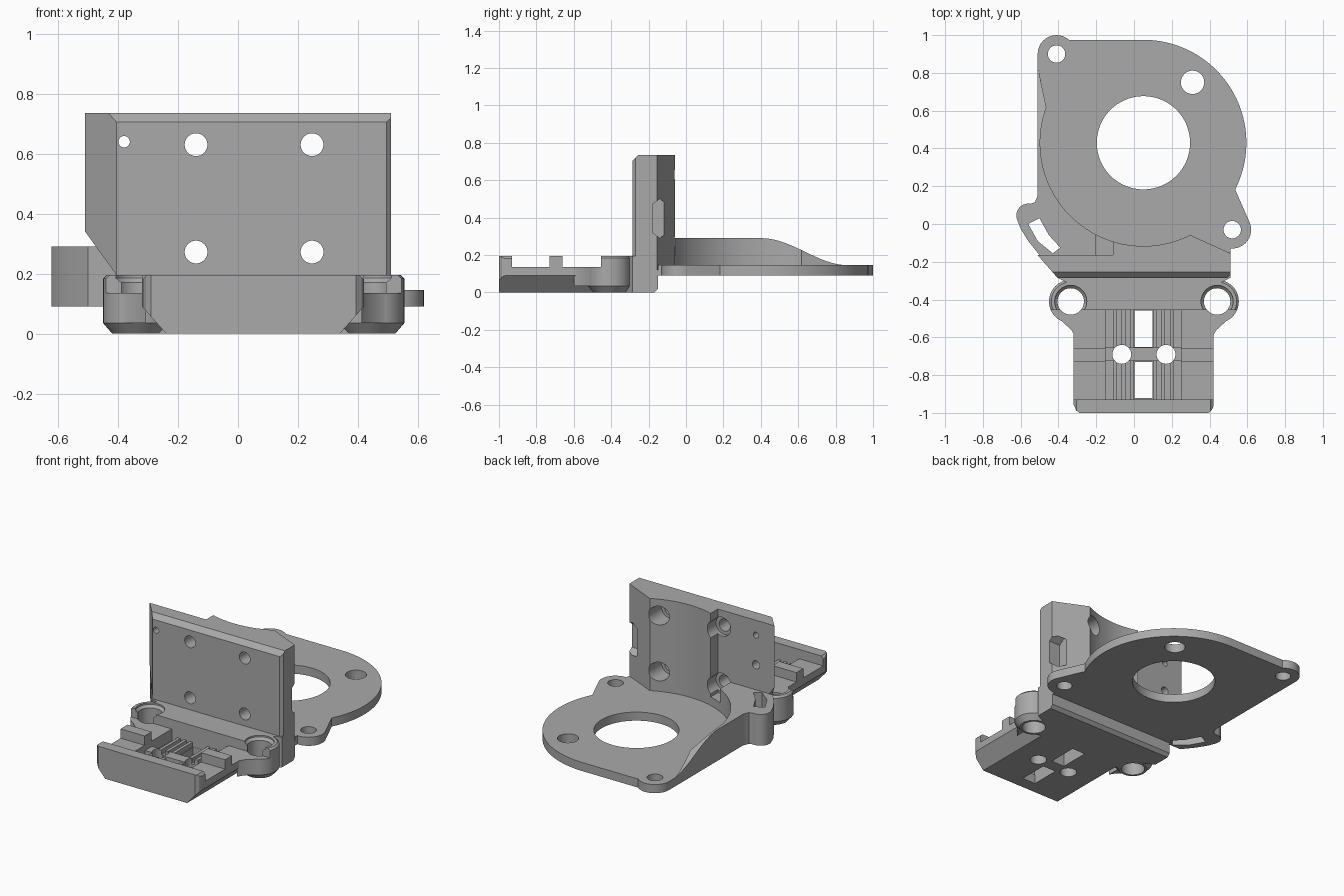
import bpy, bmesh
from math import sin, cos, pi, radians

old = bpy.data.objects.get("Cube")
if old:
    bpy.data.objects.remove(old, do_unlink=True)

grey = bpy.data.materials.new("plain_grey")
grey.use_nodes = True
colour = (0.4, 0.4, 0.4, 1)
grey.diffuse_color = colour
grey.node_tree.nodes["Principled BSDF"].inputs["Base Color"].default_value = colour


def loft(name, rings):
    """Closed solid through rings of equal point count."""
    bm = bmesh.new()
    loops = [[bm.verts.new(p) for p in ring] for ring in rings]
    n = len(loops[0])
    for low, high in zip(loops, loops[1:]):
        for i in range(n):
            j = (i + 1) % n
            bm.faces.new((low[i], low[j], high[j], high[i]))
    bm.faces.new(loops[0][::-1])
    bm.faces.new(loops[-1])
    bmesh.ops.recalc_face_normals(bm, faces=bm.faces)
    mesh = bpy.data.meshes.new(name)
    bm.to_mesh(mesh)
    bm.free()
    mesh.materials.append(grey)
    ob = bpy.data.objects.new(name, mesh)
    bpy.context.collection.objects.link(ob)
    return ob


def place(axis, a, b, h):
    return {"x": (h, a, b), "y": (a, h, b), "z": (a, b, h)}[axis]


def prism(name, pts, h0, h1, axis="z"):
    return loft(name, [[place(axis, a, b, h) for a, b in pts] for h in (h0, h1)])


def arc(cx, cy, r, a0, a1, n=12):
    angles = [radians(a0 + (a1 - a0) * i / n) for i in range(n + 1)]
    return [(cx + r * cos(a), cy + r * sin(a)) for a in angles]


def turned(name, cx, cy, steps, axis="z", n=40):
    """Round part; steps are (radius, height) pairs."""
    return loft(name, [[place(axis, a, b, h) for a, b in arc(cx, cy, r, 0, 360 - 360 / n, n - 1)]
                       for r, h in steps])


def box(name, x0, x1, y0, y1, z0, z1):
    return prism(name, [(x0, y0), (x1, y0), (x1, y1), (x0, y1)], z0, z1)


def combine(target, tools, mode="DIFFERENCE"):
    for tool in tools:
        mod = target.modifiers.new("join", "BOOLEAN")
        mod.operation = mode
        mod.solver = "EXACT"
        mod.object = tool
        bpy.context.view_layer.objects.active = target
        bpy.ops.object.modifier_apply(modifier=mod.name)
        bpy.data.objects.remove(tool, do_unlink=True)


def hole(cx, cy, r, h0=-1, h1=2, axis="z", n=40):
    return turned("hole_cutter", cx, cy, [(r, h0), (r, h1)], axis, n)


MX, MY, MR = 0.05, 0.43, 0.547      # motor seat centre and radius


def motor_space():
    return hole(MX, MY, MR, 0.145, 2, n=96)


# Flat motor flange with two ears
outline = (arc(0.52, -0.03, 0.1, -95, 22) + arc(MX, MY, 0.545, -27, 90, 40)
           + [(-0.33, 0.975)] + arc(-0.41, 0.9, 0.1, 48, 180)
           + [(-0.51, -0.15), (0.51, -0.15)])
flange = prism("motor_flange", outline, 0.09, 0.145)

# Raised side rim with slotted boss, fading down along y
rim_outline = ([(-0.51, 0.84), (-0.51, 0.15), (-0.525, 0.115)]
               + arc(-0.56, 0.045, 0.063, 80, 200)
               + [(-0.6, -0.025), (-0.56, -0.09), (-0.5, -0.165), (-0.11, -0.165),
                  (-0.11, 0), (-0.3, 0.43), (-0.465, 0.62), (-0.49, 0.74)])
rim = prism("side_rim", rim_outline, 0.09, 0.29)
slope = [(0.4 + 0.47 * t / 16, 0.2175 + 0.0725 * cos(pi * t / 16)) for t in range(17)]
combine(rim, [motor_space(),
              prism("slope_cutter", slope + [(1.1, 0.145), (1.1, 0.5), (0.4, 0.5)], -1, 0, "x"),
              box("pocket_cutter", -0.2, -0.1, -0.2, 0.05, 0.2, 0.5)])
combine(flange, [rim], "UNION")
combine(flange, [
    hole(MX, MY, 0.247, n=64), hole(-0.41, 0.9, 0.046), hole(0.52, -0.03, 0.046),
    hole(0.31, 0.75, 0.062),
    prism("slot_cutter", [(-0.56, 0.0), (-0.5, 0.03), (-0.45, -0.06), (-0.39, -0.125),
                          (-0.43, -0.155), (-0.51, -0.09)], 0, 1)])

# Upright mounting plate, hollowed at the back for the motor
plate = prism("upright_plate", [(-0.405, -0.285), (0.495, -0.285), (0.51, -0.27), (0.51, -0.155),
                                (0.29, -0.055), (-0.11, -0.055), (-0.11, -0.165),
                                (-0.51, -0.165)], 0.1, 0.735)
cuts = [motor_space(),
        prism("corner_cutter", [(-0.6, 0.05), (-0.405, 0.05), (-0.405, 0.195), (-0.51, 0.34),
                                (-0.6, 0.46)], -0.5, 0.1, "y"),
        prism("top_cutter", [(-0.305, 0.685), (-0.235, 0.755), (-0.31, 0.76)], -1, 1, "x"),
        prism("nut_cutter", [(-0.18, 0.32), (-0.14, 0.29), (-0.1, 0.32), (-0.1, 0.47),
                             (-0.14, 0.5), (-0.18, 0.47)], 0.43, 0.6, "x"),
        hole(-0.38, 0.64, 0.019, axis="y"), hole(-0.38, 0.45, 0.026, -0.23, 0, "y")]
for x in (-0.14, 0.247):
    for z in (0.272, 0.63):
        cuts += [hole(x, z, 0.038, axis="y"), hole(x, z, 0.06, -0.19, 0.1, "y")]
combine(plate, cuts)

# Clamp base: chamfered tray, rear block and two round ears
base = prism("clamp_base", [(-0.24, 0), (0.34, 0), (0.42, 0.09), (0.42, 0.18), (0.405, 0.195),
                            (-0.305, 0.195), (-0.32, 0.18), (-0.32, 0.09)], -1, -0.44, "y")
rear = prism("rear_block", [(-0.335, -0.46), (0.44, -0.46), (0.44, -0.32), (0.51, -0.285),
                            (0.51, -0.15), (-0.405, -0.15), (-0.405, -0.285),
                            (-0.335, -0.32)], 0, 0.195)
combine(rear, [prism("edge_cutter", [(-0.19, -0.02), (-0.12, -0.02), (-0.12, 0.05)], -1, 1, "x"),
               box("step_cutter", -1, 1, -0.165, 0, 0.12, 0.5)])
parts, cuts = [rear], []
for side in (-1, 1):
    def sx(d):
        return 0.0525 + side * d
    parts += [turned("ear", sx(0.3875), -0.41,
                     [(0.085, 0), (0.115, 0.035), (0.115, 0.183), (0.103, 0.195)]),
              prism("ear_fillet", [(sx(0.36), -0.6), (sx(0.385), -0.56), (sx(0.44), -0.51),
                                   (sx(0.36), -0.42)], 0.035, 0.15)]
    cuts += [hole(sx(0.3875), -0.41, 0.07),
             turned("countersink", sx(0.3875), -0.41, [(0.07, 0.17), (0.085, 0.185), (0.085, 0.3)]),
             hole(sx(0.117), -0.69, 0.05),
             prism("front_corner", [(sx(0.33), -1.01), (sx(0.4), -1.01), (sx(0.4), -0.95),
                                    (sx(0.37), -0.96), (sx(0.36), -0.985)], -1, 1)]
combine(base, parts, "UNION")
combine(base, [box("tray_cutter", -1, 1, -0.93, -0.455, 0.135, 0.5),
               box("channel_cutter", -0.15, 0.25, -0.93, -0.455, 0.06, 0.5)])

# Tray details: cross bar, side tabs and long ribs
details = [box("cross_bar", -0.16, 0.26, -0.725, -0.655, 0.04, 0.1)]
for x0, x1 in ((-0.32, -0.15), (0.25, 0.42)):
    details.append(box("side_tab", x0, x1, -0.73, -0.66, 0.12, 0.195))
for d in (0.062, 0.105, 0.15):
    for x in (0.05 - d, 0.05 + d):
        details.append(box("rib", x - 0.01, x + 0.01, -0.935, -0.45, 0.04, 0.09))
combine(base, details, "UNION")
cuts += [box("slot_cutter", 0.003, 0.097, y0, y1, -1, 1)
         for y0, y1 in ((-0.92, -0.73), (-0.65, -0.457))]
combine(base, cuts)

# Smooth rounded walls, sharp edges kept
for ob in (flange, plate, base):
    bpy.ops.object.select_all(action="DESELECT")
    ob.select_set(True)
    bpy.context.view_layer.objects.active = ob
    bpy.ops.object.shade_smooth_by_angle(angle=radians(25))
